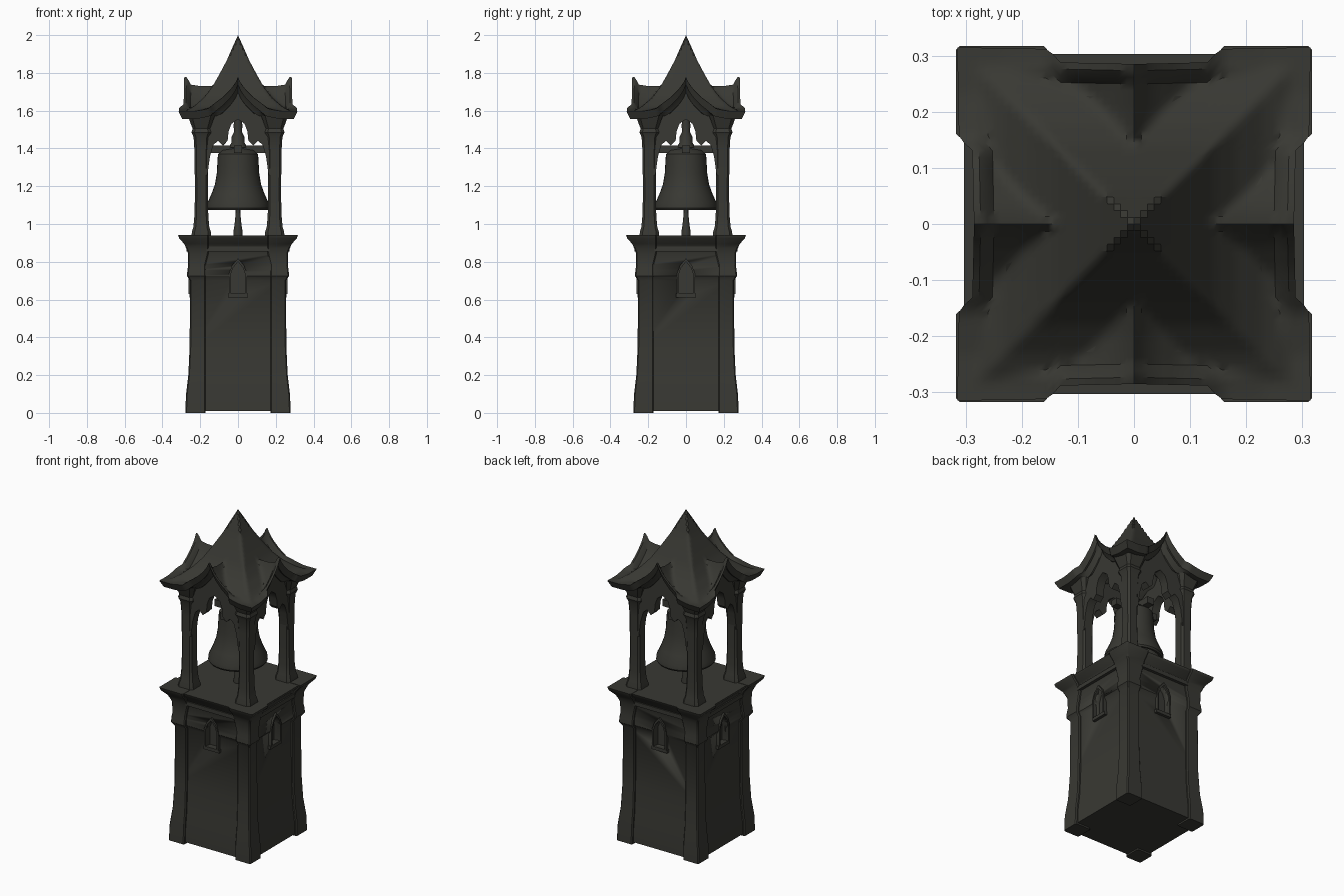
import bpy, bmesh, math
from mathutils import Matrix

if "Cube" in bpy.data.objects:
    bpy.data.objects.remove(bpy.data.objects["Cube"])

stone = bpy.data.materials.new("dark_stone")
stone.diffuse_color = (0.040, 0.040, 0.033, 1)
stone.use_nodes = True
stone.node_tree.nodes["Principled BSDF"].inputs["Base Color"].default_value = stone.diffuse_color


def finish(name, bm, angle=35):
    bmesh.ops.recalc_face_normals(bm, faces=bm.faces)
    me = bpy.data.meshes.new(name)
    bm.to_mesh(me)
    bm.free()
    me.materials.append(stone)
    ob = bpy.data.objects.new(name, me)
    bpy.context.collection.objects.link(ob)
    bpy.ops.object.select_all(action='DESELECT')
    ob.select_set(True)
    bpy.context.view_layer.objects.active = ob
    bpy.ops.object.shade_smooth_by_angle(angle=math.radians(angle))
    return ob


def skin(bm, rings):
    """Bridge closed rings of points and cap both ends."""
    vr = [[bm.verts.new(p) for p in r] for r in rings]
    n = len(vr[0])
    for a, b in zip(vr, vr[1:]):
        for i in range(n):
            j = (i + 1) % n
            bm.faces.new((a[i], a[j], b[j], b[i]))
    bm.faces.new(vr[0][::-1])
    bm.faces.new(vr[-1])


def square(cx, cy, h, z, c):
    """Square ring with chamfered corners."""
    k = h - c
    pts = [(h, -k), (h, k), (k, h), (-k, h), (-h, k), (-h, -k), (-k, -h), (k, -h)]
    return [(cx + x, cy + y, z) for x, y in pts]


def lathe(bm, prof, n=32):
    skin(bm, [[(r * math.cos(2 * math.pi * i / n), r * math.sin(2 * math.pi * i / n), z)
               for i in range(n)] for r, z in prof])


def mirror_half(half):
    """Half outline from the side up to the middle, mirrored."""
    return half + [(-x, z) for x, z in reversed(half) if x > 0]


def four_plates(outline, y0, y1):
    """Outline in x/z, given depth, on all four sides."""
    bm = bmesh.new()
    for q in range(4):
        m = Matrix.Rotation(q * math.pi / 2, 4, 'Z')
        part = bmesh.new()
        skin(part, [[(x, y, z) for x, z in outline] for y in (y0, y1)])
        part.transform(m)
        tmp = bpy.data.meshes.new("tmp")
        part.to_mesh(tmp)
        part.free()
        bm.from_mesh(tmp)
        bpy.data.meshes.remove(tmp)
    return bm


def interp(x, pts):
    for (a, fa), (b, fb) in zip(pts, pts[1:]):
        if x <= b:
            return fa + (fb - fa) * (x - a) / (b - a)
    return pts[-1][1]


CORNERS = [(1, 1), (-1, 1), (-1, -1), (1, -1)]

# tower body, with recessed pointed windows
prof = [(.278, 0), (.276, .09), (.263, .2), (.256, .35), (.254, .70), (.27, .725), (.268, .755),
        (.264, .78), (.266, .85), (.276, .875), (.285, .895), (.312, .925), (.317, .94)]
bm = bmesh.new()
skin(bm, [square(0, 0, h - .014, max(z, .01), .01) for h, z in prof])
body = finish("tower_body", bm)
win_in = mirror_half([(.038, .63), (.038, .735), (.025, .77), (0, .80)])
cutter = finish("window_cutter", four_plates(win_in, -.32, -.218))
cutter.hide_render = True
mod = body.modifiers.new("windows", 'BOOLEAN')
mod.object = cutter
mod.solver = 'EXACT'
bpy.context.view_layer.objects.active = body
bpy.ops.object.modifier_apply(modifier=mod.name)
bpy.data.objects.remove(cutter)

# corner piers running from the feet through the cornice
bm = bmesh.new()
for sx, sy in CORNERS:
    rings = []
    for h, z in prof:
        i = .172 if z < .8 else .155
        rings.append(square(sx * (h + i) / 2, sy * (h + i) / 2, (h - i) / 2, z if z < .94 else .942, .006))
    skin(bm, rings)
finish("corner_piers", bm)

# window surrounds and sills
win_out = mirror_half([(.047, .63), (.047, .74), (.031, .782), (0, .818)])
finish("window_frames", four_plates(win_out + win_in[::-1], -.262, -.236))
finish("window_sills", four_plates([(.052, .612), (.052, .632), (-.052, .632), (-.052, .612)], -.258, -.236))

# cornice panels between the piers
finish("cornice_panels", four_plates([(.165, .855), (.175, .88), (-.175, .88), (-.165, .855)], -.272, -.24))

# belfry columns with flared base and capital
col = [(.052, .935), (.050, .96), (.042, .985), (.037, 1.04), (.034, 1.15), (.036, 1.38), (.041, 1.46),
       (.052, 1.485), (.046, 1.505), (.056, 1.53), (.072, 1.575)]
bm = bmesh.new()
for sx, sy in CORNERS:
    skin(bm, [square(sx * .194, sy * .194, h, z, h * .3) for h, z in col])
finish("belfry_columns", bm)

# cusped arches under the gables
arch_in = mirror_half([(.162, 1.26), (.148, 1.36), (.13, 1.42), (.105, 1.44), (.08, 1.415),
                       (.055, 1.44), (.05, 1.49), (.035, 1.53), (0, 1.555)])
arch_out = mirror_half([(.19, 1.26), (.205, 1.57), (.13, 1.60), (.06, 1.645), (0, 1.705)])
finish("belfry_arches", four_plates(arch_out + arch_in[::-1], -.228, -.175))

# roof: concave spire crossed by four small gables
SPIRE = [(0, 2.0), (.025, 1.945), (.06, 1.865), (.1, 1.79), (.14, 1.72), (.18, 1.67),
         (.23, 1.625), (.28, 1.597), (.32, 1.597)]
RIDGE = [(0, 1.73), (.2, 1.73), (.25, 1.738), (.27, 1.778), (.3, 1.775)]
DROP = [(0, 0), (.015, .032), (.04, .065), (.08, .105), (.13, .142), (.16, .165), (.35, .2)]
N, R = 48, .315


def roof_point(i, j):
    u, v = R * (2 * i / N - 1), R * (2 * j / N - 1)
    inset = [(0, .905), (.135, .915), (.15, .99), (.32, 1)]
    x, y = u * interp(abs(v), inset), v * interp(abs(u), inset)
    ax, ay = abs(x), abs(y)
    z = max(interp(max(ax, ay), SPIRE), interp(ax, RIDGE) - interp(ay, DROP),
            interp(ay, RIDGE) - interp(ax, DROP))
    return x, y, z


bm = bmesh.new()
top = [[bm.verts.new(roof_point(i, j)) for j in range(N + 1)] for i in range(N + 1)]
low = [[bm.verts.new((v.co.x * .94, v.co.y * .94, v.co.z - .04)) for v in row] for row in top]
for g in (top, low):
    for i in range(N):
        for j in range(N):
            bm.faces.new((g[i][j], g[i + 1][j], g[i + 1][j + 1], g[i][j + 1]))
for k in range(N):
    for a, b in (((k, 0), (k + 1, 0)), ((k, N), (k + 1, N)), ((0, k), (0, k + 1)), ((N, k), (N, k + 1))):
        bm.faces.new((top[a[0]][a[1]], top[b[0]][b[1]], low[b[0]][b[1]], low[a[0]][a[1]]))
finish("roof", bm, 40)

# bell with hollow underside
bm = bmesh.new()
lathe(bm, [(.03, 1.40), (.085, 1.39), (.106, 1.37), (.109, 1.33), (.112, 1.27), (.122, 1.21), (.14, 1.16),
           (.163, 1.11), (.166, 1.085), (.16, 1.075), (.145, 1.078), (.115, 1.17), (.095, 1.27), (.02, 1.32)])
finish("bell", bm)

# clapper reaching down to the deck
bm = bmesh.new()
lathe(bm, [(.012, 1.33), (.012, 1.06), (.018, 1.0), (.025, .955), (.025, .938)], 12)
finish("clapper", bm)

# crossed yoke beams and tapered hanger
bm = bmesh.new()
for hx, hy in ((.145, .022), (.022, .145)):
    skin(bm, [[(-hx, -hy, z), (hx, -hy, z), (hx, hy, z), (-hx, hy, z)] for z in (1.375, 1.415)])
bm2 = [(.05, 1.405), (.035, 1.43), (.034, 1.46), (.02, 1.49), (.024, 1.52), (.018, 1.56), (.022, 1.82)]
lathe(bm, bm2, 12)
finish("bell_yoke", bm)
